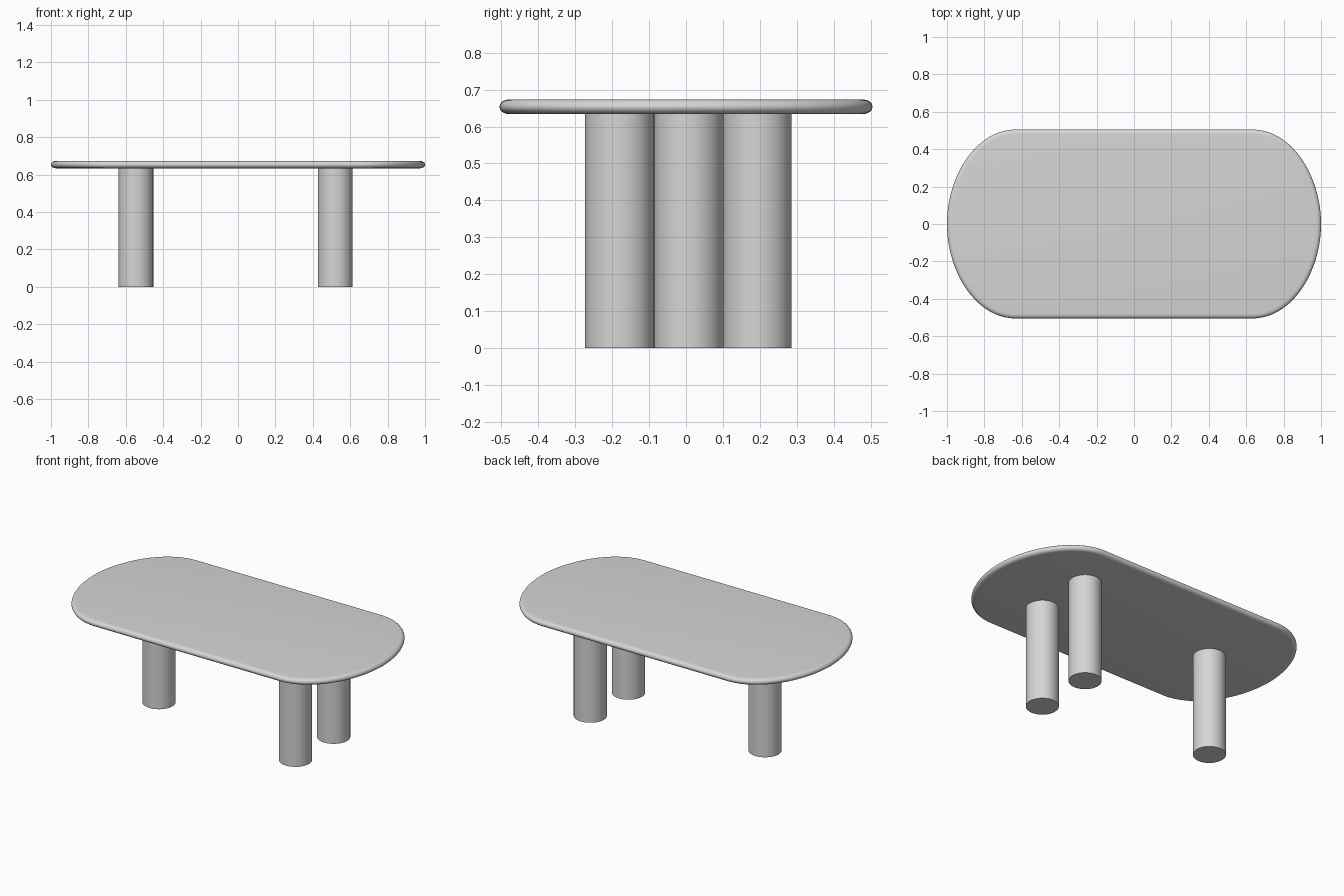
import bpy, bmesh, math
from mathutils import Vector
from mathutils.geometry import interpolate_bezier

if "Cube" in bpy.data.objects:
    bpy.data.objects.remove(bpy.data.objects["Cube"])

stone = bpy.data.materials.new("warm_light_grey")
stone.diffuse_color = (0.68, 0.67, 0.655, 1)
stone.use_nodes = True
stone.node_tree.nodes["Principled BSDF"].inputs["Base Color"].default_value = stone.diffuse_color


def finish(bm, name):
    bmesh.ops.recalc_face_normals(bm, faces=bm.faces)
    mesh = bpy.data.meshes.new(name)
    bm.to_mesh(mesh)
    bm.free()
    obj = bpy.data.objects.new(name, mesh)
    bpy.context.collection.objects.link(obj)
    mesh.materials.append(stone)
    bpy.ops.object.select_all(action='DESELECT')
    bpy.context.view_layer.objects.active = obj
    obj.select_set(True)
    bpy.ops.object.shade_smooth_by_angle(angle=math.radians(35))
    return obj


# Tabletop outline: straight long sides and wide curved ends
HALF_Y, END_X = 0.505, 0.63


def corner(sx, sy):
    a, b = Vector((END_X * sx, HALF_Y * sy)), Vector((sx, 0))
    h1 = Vector((0.85 * sx, HALF_Y * sy))
    h2 = Vector((sx, 0.25 * sy))
    return interpolate_bezier(a, h1, h2, b, 33)


outline = (corner(1, -1) + corner(1, 1)[::-1][1:]
           + corner(-1, 1) + corner(-1, -1)[::-1][1:])
count = len(outline)
normals = []
for i in range(count):
    t = (outline[(i + 1) % count] - outline[i - 1]).normalized()
    normals.append(Vector((t.y, -t.x)))

# Tabletop: outline lofted through a rounded edge section
Z_LOW, Z_HIGH, ROUND = 0.634, 0.673, 0.025
bm = bmesh.new()
rings = []
for k in range(13):
    ang = -math.pi / 2 + math.pi * k / 12
    inset = ROUND * (1 - math.cos(ang))
    z = (Z_LOW + Z_HIGH) / 2 + (Z_HIGH - Z_LOW) / 2 * math.sin(ang)
    rings.append([bm.verts.new((*(p - n * inset), z))
                  for p, n in zip(outline, normals)])
for low, high in zip(rings, rings[1:]):
    for i in range(count):
        j = (i + 1) % count
        bm.faces.new((low[i], low[j], high[j], high[i]))
bm.faces.new(rings[0][::-1])
bm.faces.new(rings[-1])
finish(bm, "tabletop")

# Legs: one cylinder on the left, a pair on the right
LEG_TOP = 0.636
for name, x, y in (("left_leg", -0.546, 0.007),
                   ("right_front_leg", 0.52, -0.18),
                   ("right_back_leg", 0.52, 0.193)):
    bm = bmesh.new()
    bmesh.ops.create_cone(bm, cap_ends=True, segments=64, radius1=0.093,
                          radius2=0.093, depth=LEG_TOP)
    bmesh.ops.translate(bm, verts=bm.verts, vec=(x, y, LEG_TOP / 2))
    finish(bm, name)
